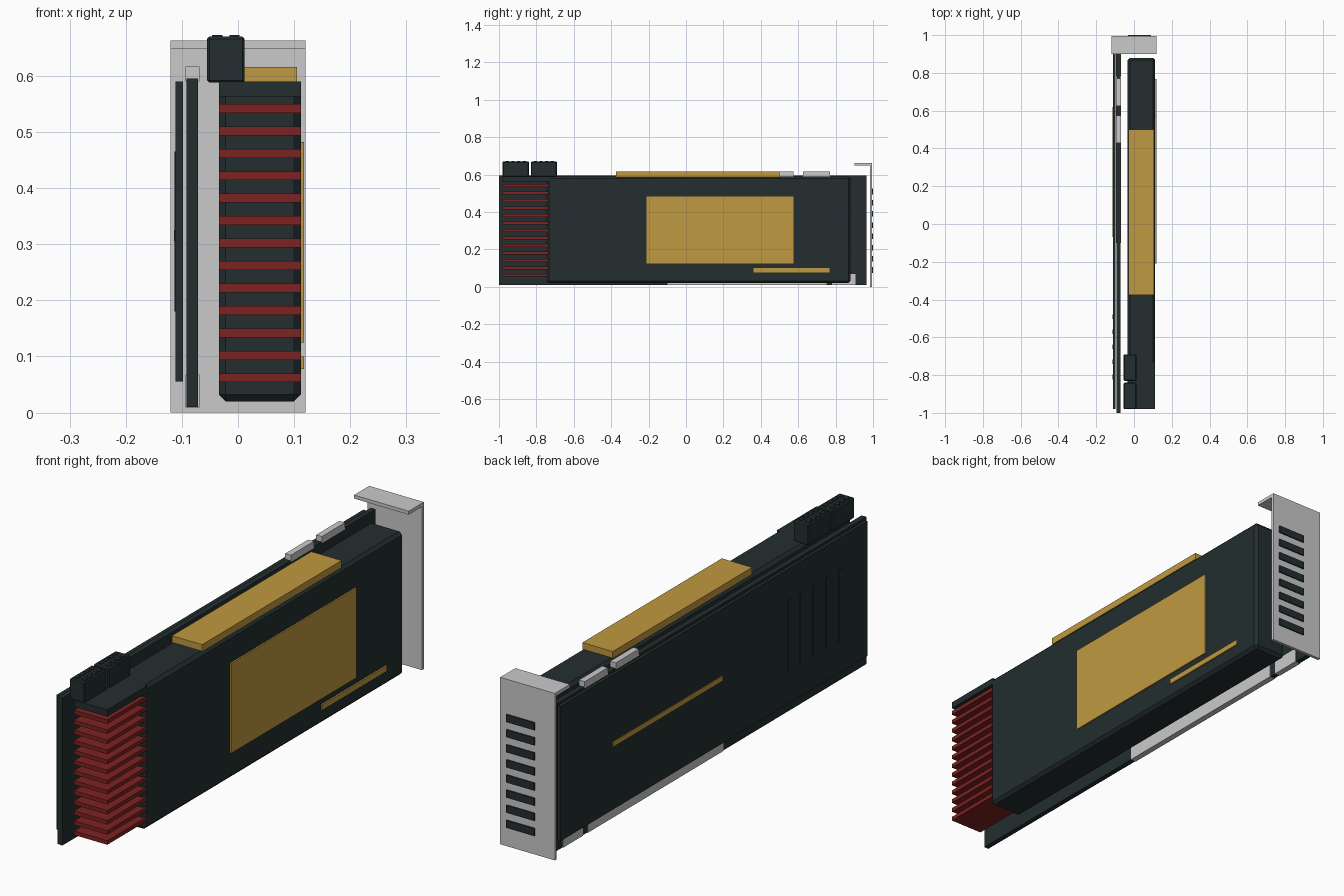
import bpy
import bmesh
from mathutils import Matrix, Vector

cube = bpy.data.objects.get("Cube")
if cube:
    bpy.data.objects.remove(cube, do_unlink=True)


def material(name, rgb):
    m = bpy.data.materials.new(name)
    m.use_nodes = True
    m.diffuse_color = (*rgb, 1)
    m.node_tree.nodes["Principled BSDF"].inputs["Base Color"].default_value = (*rgb, 1)
    return m


DARK = material("charcoal", (0.017, 0.027, 0.028))
RED = material("dark red", (0.21, 0.016, 0.016))
GOLD = material("gold", (0.53, 0.32, 0.052))
LIGHT = material("light grey", (0.59, 0.59, 0.59))


def box(name, mat, xs, ys, zs, bevel=0):
    """Box between the given x, y and z limits, with optional chamfered edges."""
    lo, hi = (Vector(p) for p in zip(xs, ys, zs))
    bm = bmesh.new()
    bmesh.ops.create_cube(bm, size=1, matrix=Matrix.Translation((lo + hi) / 2) @ Matrix.Diagonal((*(hi - lo), 1)))
    mesh = bpy.data.meshes.new(name)
    bm.to_mesh(mesh)
    bm.free()
    mesh.materials.append(mat)
    ob = bpy.data.objects.new(name, mesh)
    bpy.context.collection.objects.link(ob)
    if bevel:
        mod = ob.modifiers.new("chamfer", "BEVEL")
        mod.width, mod.segments = bevel, 1
    return ob


# Circuit board with its edge contacts and bridge contacts
BOARD_X = (-0.092, -0.071)
CONTACT_X = (-0.094, -0.069)
box("circuit_board", DARK, BOARD_X, (-1, 0.965), (0.01, 0.595))
for i, ys in enumerate([(-0.1, 0.75), (0.78, 0.905)]):
    box(f"edge_contact_{i}", LIGHT, CONTACT_X, ys, (0.009, 0.068))
for i, ys in enumerate([(0.43, 0.575), (0.625, 0.77)]):
    box(f"bridge_contact_{i}", LIGHT, CONTACT_X, ys, (0.59, 0.617))

# Backplate with accent strip and raised vent ribs
box("backplate", DARK, (-0.111, -0.098), (-0.98, 0.945), (0.055, 0.59))
box("backplate_accent", GOLD, (-0.114, -0.110), (-0.07, 0.62), (0.305, 0.325))
for i in range(5):
    y = -0.81 + 0.08 * i
    box(f"backplate_vent_{i}", DARK, (-0.113, -0.110), (y - 0.012, y + 0.012), (0.18, 0.465))

# Cooler shroud and the cap over the fins
SHROUD_X = (-0.034, 0.112)
box("cooler_shroud", DARK, SHROUD_X, (-0.745, 0.88), (0.02, 0.59), 0.012)
box("fin_cap", DARK, SHROUD_X, (-0.98, -0.73), (0.563, 0.59))

# Red fin stack
for i in range(13):
    z = 0.062 + 0.04 * i
    box(f"cooling_fin_{i}", RED, SHROUD_X, (-0.98, -0.735), (z - 0.008, z + 0.008))

# Gold accent plates
box("side_panel", GOLD, (0.110, 0.118), (-0.21, 0.575), (0.125, 0.482))
box("side_accent", GOLD, (0.110, 0.118), (0.36, 0.767), (0.078, 0.1))
box("top_panel", GOLD, (-0.028, 0.105), (-0.375, 0.5), (0.588, 0.616))

# Power sockets, each with two rows of four pins
for i, y in enumerate((-0.98, -0.83)):
    box(f"power_socket_{i}", DARK, (-0.055, 0.012), (y, y + 0.14), (0.588, 0.67), 0.004)
    for row, x in enumerate((-0.037, -0.006)):
        for k in range(4):
            py = y + 0.025 + 0.03 * k
            box(f"power_pin_{i}_{row}_{k}", DARK, (x - 0.009, x + 0.009), (py - 0.009, py + 0.009), (0.665, 0.673))

# Mounting bracket with folded tab and vent slots
box("bracket_plate", LIGHT, (-0.12, 0.12), (0.983, 0.995), (0, 0.663))
box("bracket_tab", LIGHT, (-0.12, 0.12), (0.90, 0.984), (0.649, 0.663))
for i in range(8):
    z = 0.09 + 0.06 * i
    box(f"bracket_vent_{i}", DARK, (-0.033, 0.09), (0.993, 1.0), (z - 0.015, z + 0.015))
